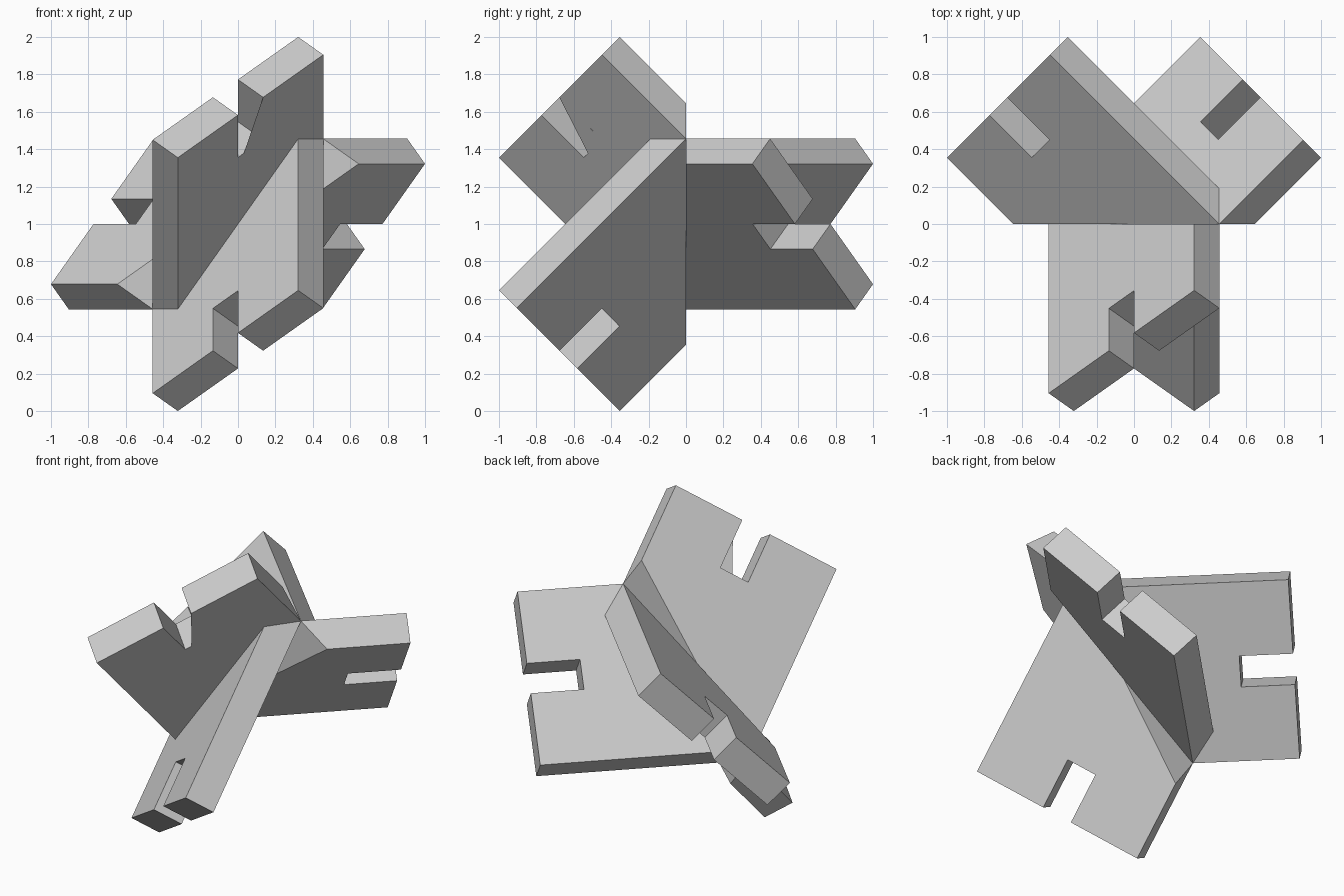
import bpy, bmesh, math
from mathutils import Matrix, Vector

cube = bpy.data.objects.get("Cube")
if cube:
    bpy.data.objects.remove(cube, do_unlink=True)

WIDTH, THICK, REACH = 1.1, 0.19, 0.958
NOTCH_DEPTH = 0.32
CENTRE = Matrix.Translation((0, 0, 1))

grey = bpy.data.materials.new("light_grey")
grey.use_nodes = True
grey.diffuse_color = (0.6, 0.6, 0.6, 1)
grey.node_tree.nodes["Principled BSDF"].inputs["Base Color"].default_value = (0.6, 0.6, 0.6, 1)


def add_object(name, mesh):
    obj = bpy.data.objects.new(name, mesh)
    bpy.context.scene.collection.objects.link(obj)
    return obj


def slotted_plate(name, turn):
    """Tilted plate with a slot in the middle of its outer end."""
    w, n, tail = WIDTH / 2, THICK / 2, -0.7
    floor = REACH - NOTCH_DEPTH
    outline = [(-w, tail), (w, tail), (w, REACH), (n, REACH),
               (n, floor), (-n, floor), (-n, REACH), (-w, REACH)]
    across = Vector((math.sqrt(2), 1, 1)) / 2
    normal = Vector((math.sqrt(2), -1, -1)) / 2
    along = Vector((0, -1, 1)).normalized()
    bm = bmesh.new()
    face = bm.faces.new([bm.verts.new(across * a + along * b - normal * n) for a, b in outline])
    walls = bmesh.ops.extrude_face_region(bm, geom=[face])
    moved = [v for v in walls["geom"] if isinstance(v, bmesh.types.BMVert)]
    bmesh.ops.translate(bm, verts=moved, vec=normal * THICK)
    bmesh.ops.recalc_face_normals(bm, faces=bm.faces)
    bm.transform(turn)
    mesh = bpy.data.meshes.new(name)
    bm.to_mesh(mesh)
    bm.free()
    mesh.materials.append(grey)
    return add_object(name, mesh)


# Two crossing front plates, merged into one solid
front = slotted_plate("front_plates", Matrix())
other = slotted_plate("second_plate", Matrix.Rotation(math.pi, 4, 'Y'))
union = front.modifiers.new("merge", 'BOOLEAN')
union.operation, union.solver, union.object = 'UNION', 'EXACT', other
bpy.context.view_layer.update()
merged = bpy.data.meshes.new_from_object(front.evaluated_get(bpy.context.evaluated_depsgraph_get()))
front.modifiers.clear()
front.data = merged
bpy.data.objects.remove(other, do_unlink=True)

# Trim the pair flat at the middle plane
bm = bmesh.new()
bm.from_mesh(merged)
cut = bmesh.ops.bisect_plane(bm, geom=bm.verts[:] + bm.edges[:] + bm.faces[:], dist=0.0001,
                             plane_co=(0, 0, 0), plane_no=(0, 1, 0), clear_outer=True)
rim = [e for e in bm.edges if e.is_boundary]
bmesh.ops.holes_fill(bm, edges=rim, sides=0)
bmesh.ops.recalc_face_normals(bm, faces=bm.faces)
bm.to_mesh(merged)
bm.free()

# Back pair is the front pair turned half way round a diagonal axis
back = add_object("back_plates", merged.copy())
back.data.transform(CENTRE @ Matrix.Rotation(math.pi, 4, Vector((1, 0, -1))))
merged.transform(CENTRE)
